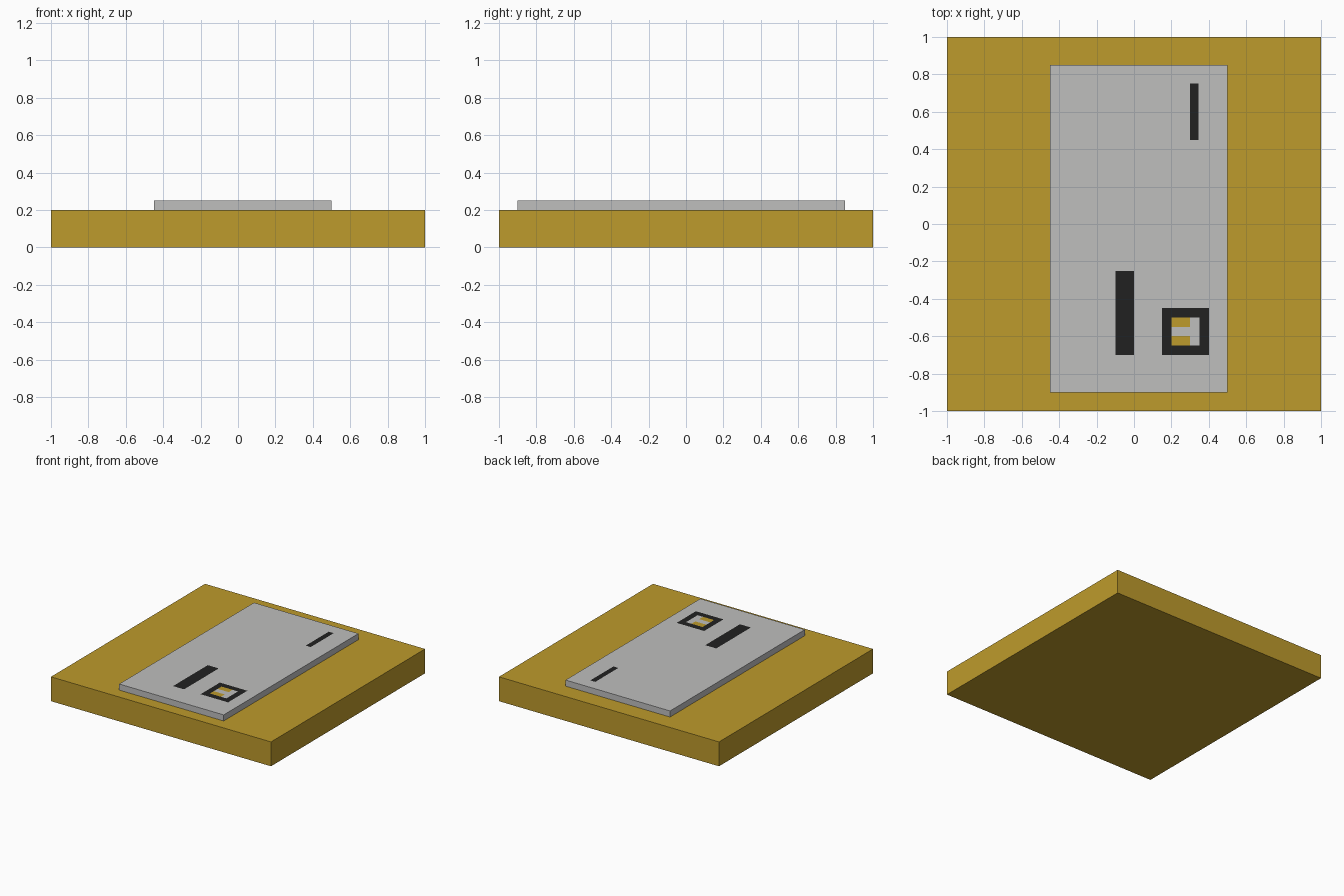
import bpy
import bmesh
from mathutils import Matrix, Vector

cube = bpy.data.objects.get("Cube")
if cube:
    bpy.data.objects.remove(cube, do_unlink=True)


def make_material(name, rgb):
    mat = bpy.data.materials.new(name)
    mat.use_nodes = True
    mat.diffuse_color = (*rgb, 1)
    bsdf = next(n for n in mat.node_tree.nodes if n.type == 'BSDF_PRINCIPLED')
    bsdf.inputs["Base Color"].default_value = (*rgb, 1)
    return mat


gold = make_material("gold", (0.515, 0.328, 0.025))
grey = make_material("light grey", (0.521, 0.521, 0.515))
black = make_material("black", (0.0152, 0.0152, 0.0152))


def box(name, lo, hi, materials, markings=()):
    """Box between two corners; markings are (x0, x1, y0, y1, slot) cut into its top."""
    lo, hi = Vector(lo), Vector(hi)
    bm = bmesh.new()
    size = Matrix.Diagonal((*(hi - lo), 1))
    bmesh.ops.create_cube(bm, size=1, matrix=Matrix.Translation((lo + hi) / 2) @ size)

    def top_faces():
        bm.normal_update()
        return [f for f in bm.faces if f.normal.z > 0.9]

    # Cut the top face along every marking edge
    cuts = {(0, x) for m in markings for x in m[:2]}
    cuts |= {(1, y) for m in markings for y in m[2:4]}
    for axis, value in sorted(cuts):
        faces = top_faces()
        edges = {e for f in faces for e in f.edges}
        verts = {v for f in faces for v in f.verts}
        point, normal = Vector(), Vector()
        point[axis], normal[axis] = value, 1
        bmesh.ops.bisect_plane(bm, geom=[*verts, *edges, *faces], dist=1e-5,
                               plane_co=point, plane_no=normal)

    # Later markings paint over earlier ones
    for f in top_faces():
        c = f.calc_center_median()
        for x0, x1, y0, y1, slot in markings:
            if x0 < c.x < x1 and y0 < c.y < y1:
                f.material_index = slot

    mesh = bpy.data.meshes.new(name)
    bm.to_mesh(mesh)
    bm.free()
    for mat in materials:
        mesh.materials.append(mat)
    obj = bpy.data.objects.new(name, mesh)
    bpy.context.collection.objects.link(obj)
    return obj


# Square slab
box("base_slab", (-1, -1, 0), (1, 1, 0.2), [gold])

# Thin plate with inlaid bars and a framed square
GREY, BLACK, GOLD = 0, 1, 2
box("top_plate", (-0.45, -0.9, 0.2), (0.5, 0.85, 0.25), [grey, black, gold], [
    (0.30, 0.345, 0.45, 0.75, BLACK),     # small bar
    (-0.10, 0.00, -0.70, -0.25, BLACK),   # large bar
    (0.15, 0.40, -0.70, -0.45, BLACK),    # square frame
    (0.20, 0.35, -0.65, -0.50, GREY),     # frame opening
    (0.20, 0.30, -0.55, -0.50, GOLD),     # upper tab
    (0.20, 0.30, -0.65, -0.60, GOLD),     # lower tab
])
